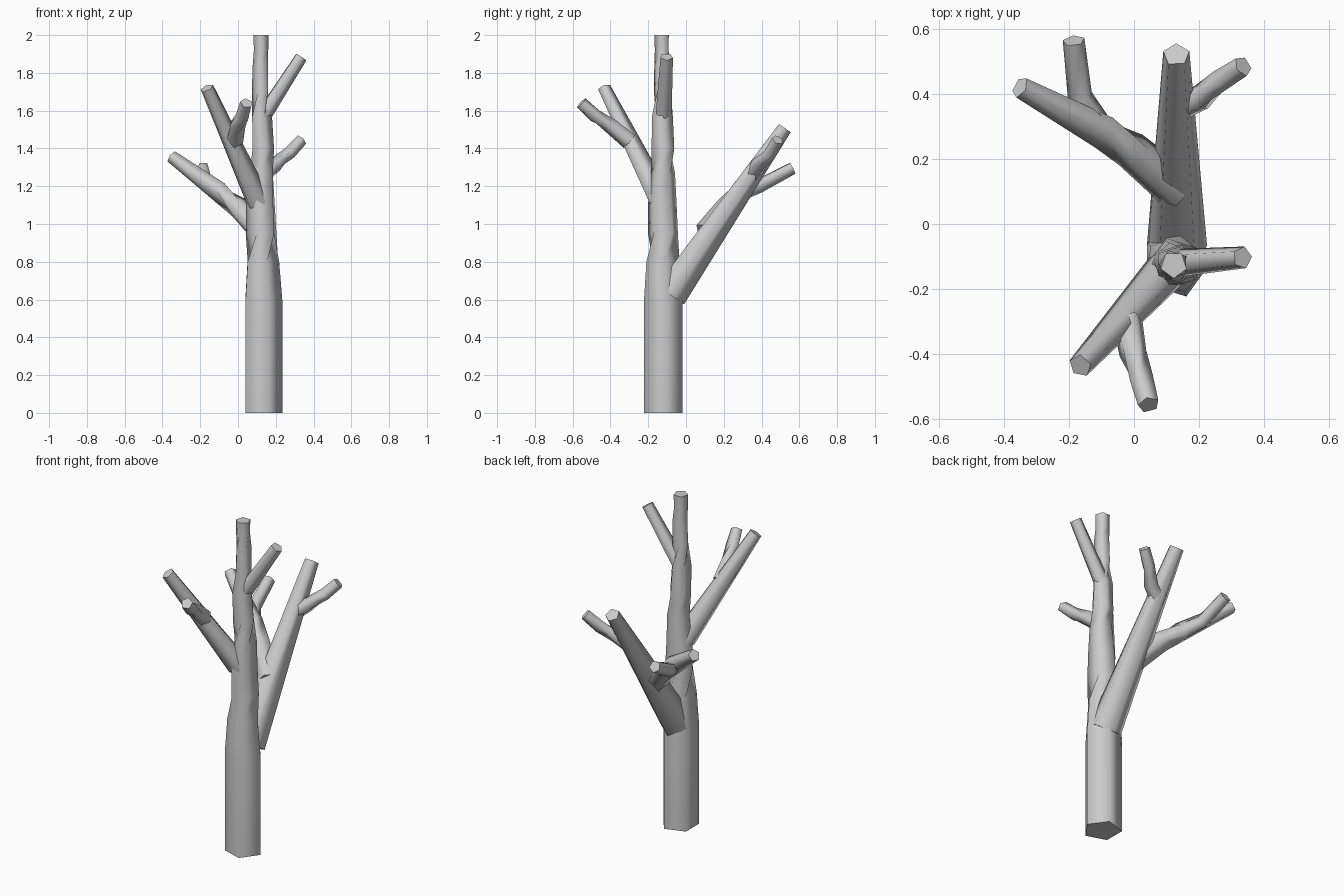
import bpy, bmesh, math
from mathutils import Vector

SIDES = 5


def limb(name, rings):
    """Loft a five-sided tube through rings of (x, y, z, radius, twist in degrees)."""
    pts = [Vector(r[:3]) for r in rings]
    bm = bmesh.new()
    loops = []
    for i, r in enumerate(rings):
        d = (pts[min(i + 1, len(pts) - 1)] - pts[max(i - 1, 0)]).normalized()
        flat = Vector((d.x, d.y, 0))
        if name == "trunk":
            u, v = Vector((1, 0, 0)), Vector((0, 1, 0))
        else:
            # one corner points outward and down along the limb
            v = Vector((0, 0, 1)).cross(flat).normalized()
            u = v.cross(d)
        loop = []
        for k in range(SIDES):
            a = math.tau * k / SIDES + math.radians(r[4])
            loop.append(bm.verts.new(pts[i] + r[3] * (math.cos(a) * u + math.sin(a) * v)))
        loops.append(loop)
    for a, b in zip(loops, loops[1:]):
        for k in range(SIDES):
            n = (k + 1) % SIDES
            bm.faces.new((a[k], a[n], b[n], b[k]))
    bm.faces.new(loops[0][::-1])
    bm.faces.new(loops[-1])
    bmesh.ops.recalc_face_normals(bm, faces=bm.faces)
    me = bpy.data.meshes.new(name)
    bm.to_mesh(me)
    bm.free()
    ob = bpy.data.objects.new(name, me)
    bpy.context.collection.objects.link(ob)
    # smooth around the limb, crisp at the cut ends
    bpy.ops.object.select_all(action='DESELECT')
    ob.select_set(True)
    bpy.context.view_layer.objects.active = ob
    bpy.ops.object.shade_smooth_by_angle(angle=math.radians(78))


# Trunk: straight base, then a twisting taper
limb("trunk", [
    (0.127, -0.12, 0.00, 0.108, 0), (0.127, -0.12, 0.59, 0.108, 0),
    (0.126, -0.122, 0.80, 0.092, 0), (0.124, -0.122, 0.95, 0.083, 36),
    (0.122, -0.125, 1.11, 0.079, 36), (0.130, -0.122, 1.27, 0.067, 36),
    (0.128, -0.122, 1.40, 0.063, 72), (0.122, -0.125, 1.57, 0.058, 72),
    (0.120, -0.125, 1.70, 0.047, 108), (0.123, -0.125, 1.84, 0.045, 108),
    (0.122, -0.125, 1.92, 0.040, 126), (0.122, -0.125, 2.00, 0.042, 126)])

# Large rear branch with its side shoots
limb("rear_branch", [(0.132, -0.09, 0.63, 0.097, 0), (0.13, 0.52, 1.51, 0.042, 0)])
limb("rear_right_shoot", [
    (0.14, 0.36, 1.27, 0.045, 0), (0.20, 0.385, 1.315, 0.042, 0),
    (0.27, 0.445, 1.375, 0.036, 36), (0.335, 0.485, 1.445, 0.033, 36)])
limb("rear_left_branch", [
    (0.13, 0.11, 0.95, 0.070, 0), (0.00, 0.22, 1.09, 0.062, 0),
    (-0.10, 0.285, 1.17, 0.056, 36), (-0.35, 0.42, 1.355, 0.035, 36)])
limb("rear_left_shoot", [
    (-0.11, 0.30, 1.17, 0.045, 0), (-0.165, 0.39, 1.205, 0.040, 0),
    (-0.185, 0.563, 1.297, 0.035, 0)])

# Front branch with its side shoot
limb("front_branch", [(0.105, -0.135, 1.12, 0.068, 0), (-0.165, -0.435, 1.72, 0.037, 0)])
limb("front_shoot", [
    (-0.02, -0.30, 1.44, 0.048, 0), (-0.005, -0.39, 1.515, 0.044, 0),
    (0.025, -0.48, 1.57, 0.038, 36), (0.045, -0.555, 1.64, 0.034, 36)])

# Upper right branch
limb("upper_branch", [(0.13, -0.12, 1.57, 0.045, 0), (0.333, -0.103, 1.885, 0.035, 0)])
